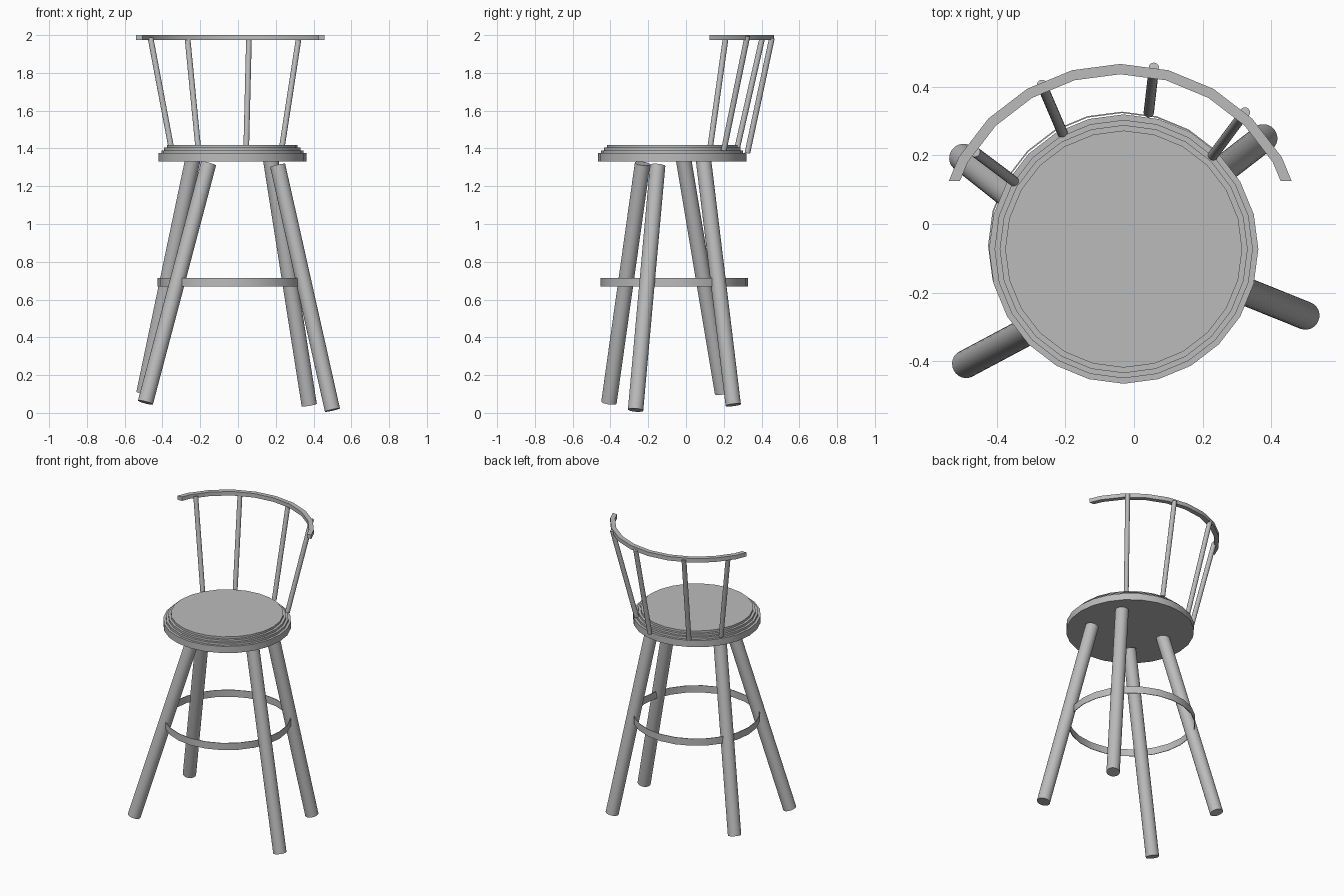
import bpy, bmesh, math
from mathutils import Vector

cube = bpy.data.objects.get("Cube")
if cube:
    bpy.data.objects.remove(cube, do_unlink=True)

# One grey material for the whole stool
GREY = (0.5, 0.5, 0.5, 1)
grey = bpy.data.materials.new("plain grey")
grey.use_nodes = True
grey.diffuse_color = GREY
grey.node_tree.nodes["Principled BSDF"].inputs["Base Color"].default_value = GREY

CENTRE = Vector((-0.03, -0.073, 0))
SIDES = 24


def finish(obj, name):
    obj.name = name
    obj.data.name = name
    obj.data.materials.append(grey)
    bpy.ops.object.select_all(action='DESELECT')
    obj.select_set(True)
    bpy.context.view_layer.objects.active = obj
    bpy.ops.object.shade_smooth_by_angle(angle=math.radians(35))
    return obj


def rod(name, bottom, top, radius):
    """Closed cylinder between two points."""
    a, b = Vector(bottom), Vector(top)
    axis = b - a
    bpy.ops.mesh.primitive_cylinder_add(
        vertices=SIDES, radius=radius, depth=axis.length, location=(a + b) / 2,
        rotation=axis.to_track_quat('Z', 'Y').to_euler())
    return finish(bpy.context.object, name)


def lathe(name, profile, centre, closed=False, cut_y=None):
    """Spin a (radius, height) profile about a vertical axis."""
    bm = bmesh.new()
    verts = [bm.verts.new((r, 0, z)) for r, z in profile]
    edges = [bm.edges.new(pair) for pair in zip(verts, verts[1:])]
    if closed:
        edges.append(bm.edges.new((verts[-1], verts[0])))
    bmesh.ops.spin(bm, geom=verts + edges, cent=(0, 0, 0), axis=(0, 0, 1),
                   angle=math.tau, steps=SIDES, use_duplicate=False)
    bmesh.ops.remove_doubles(bm, verts=bm.verts, dist=0.0005)
    bmesh.ops.translate(bm, verts=bm.verts, vec=centre)
    if cut_y is not None:
        bmesh.ops.bisect_plane(bm, geom=bm.verts[:] + bm.edges[:] + bm.faces[:],
                               plane_co=(0, cut_y, 0), plane_no=(0, 1, 0), clear_inner=True)
        bmesh.ops.holes_fill(bm, edges=[e for e in bm.edges if e.is_boundary])
    bmesh.ops.recalc_face_normals(bm, faces=bm.faces)
    mesh = bpy.data.meshes.new(name)
    bm.to_mesh(mesh)
    bm.free()
    obj = bpy.data.objects.new(name, mesh)
    bpy.context.collection.objects.link(obj)
    return finish(obj, name)


# Round seat with three shallow steps
lathe("seat", [(0, 1.33), (0.392, 1.33), (0.392, 1.375), (0.376, 1.375), (0.376, 1.39),
               (0.361, 1.39), (0.361, 1.404), (0.345, 1.404), (0.345, 1.418), (0, 1.418)], CENTRE)

# Thin band footrest
lathe("footrest_ring", [(0.386, 0.668), (0.39, 0.668), (0.39, 0.715), (0.386, 0.715)],
      Vector((-0.035, -0.063, 0)), closed=True)

# Curved back rail, trimmed straight at both ends
lathe("back_rail", [(0.513, 1.973), (0.543, 1.973), (0.543, 2), (0.513, 2)],
      Vector((-0.04, -0.077, 0)), closed=True, cut_y=0.125)

# Splayed legs
legs = {
    "front_left_leg": ((0.5, -0.267, 0.015), (0.21, -0.15, 1.31)),
    "front_right_leg": ((-0.49, -0.408, 0.055), (-0.156, -0.23, 1.32)),
    "back_right_leg": ((-0.498, 0.193, 0.105), (-0.23, -0.02, 1.385)),
    "back_left_leg": ((0.377, 0.25, 0.042), (0.17, 0.09, 1.36)),
}
for name, (bottom, top) in legs.items():
    rod(name, bottom, top, 0.041)

# Slanted back spindles, from the model's right to its left
spindles = [
    ((-0.35, 0.125, 1.385), (-0.463, 0.21, 1.985)),
    ((-0.208, 0.265, 1.375), (-0.268, 0.405, 1.99)),
    ((0.043, 0.325, 1.375), (0.058, 0.455, 1.985)),
    ((0.23, 0.2, 1.39), (0.323, 0.325, 1.995)),
]
for i, (bottom, top) in enumerate(spindles):
    rod(f"back_spindle_{i + 1}", bottom, top, 0.015)
